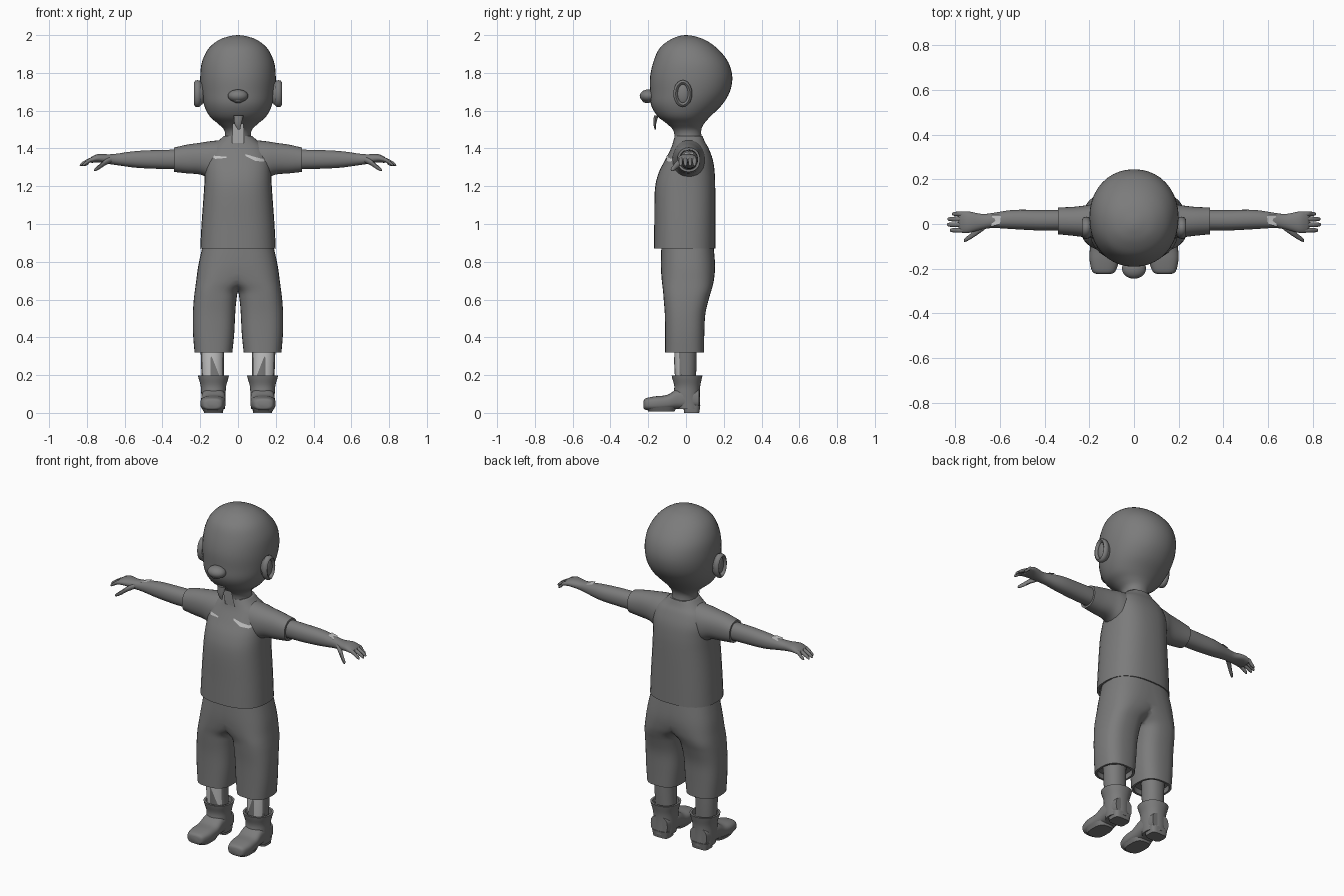
import bpy, bmesh, math
from mathutils import Vector

cube = bpy.data.objects.get("Cube")
if cube:
    bpy.data.objects.remove(cube)


def material(name, value):
    m = bpy.data.materials.new(name)
    m.use_nodes = True
    col = (value, value, value, 1)
    m.diffuse_color = col
    m.node_tree.nodes["Principled BSDF"].inputs["Base Color"].default_value = col
    return m


GREY = material("grey", 0.2)
PALE = material("pale grey", 0.55)


def finish(name, bm, mat, mirror=False, angle=50):
    me = bpy.data.meshes.new(name)
    bm.to_mesh(me)
    bm.free()
    me.materials.append(mat)
    ob = bpy.data.objects.new(name, me)
    bpy.context.collection.objects.link(ob)
    bpy.ops.object.select_all(action='DESELECT')
    ob.select_set(True)
    bpy.context.view_layer.objects.active = ob
    bpy.ops.object.shade_smooth_by_angle(angle=math.radians(angle))
    if mirror:
        mod = ob.modifiers.new("mirror", 'MIRROR')
        mod.use_bisect_axis[0] = True
    return ob


def smooth_keys(keys, steps):
    """Catmull-Rom interpolation through the key rings."""
    out = []
    for i in range(len(keys) - 1):
        a, b = keys[max(i - 1, 0)], keys[i]
        c, d = keys[i + 1], keys[min(i + 2, len(keys) - 1)]
        for s in range(steps):
            t = s / steps
            out.append([0.5 * (2 * q + (r - p) * t + (2 * p - 5 * q + 4 * r - u) * t * t
                               + (3 * q - p - 3 * r + u) * t ** 3)
                        for p, q, r, u in zip(a, b, c, d)])
    return out + [list(keys[-1])]


def loft(name, axis, keys, mat=GREY, power=2.2, sides=32, steps=4, hem=None,
         mirror=False):
    """Rings of (position, centre u, centre v, radius u, radius v) along an axis.
    hem: end index (0 or -1) that is left open with a turned-in rim."""
    rings = smooth_keys(keys, steps)
    if hem is not None:
        p, u, v, a, b = rings[hem]
        inward = 0.03 if keys[-1][0] > keys[0][0] else -0.03
        inward = inward if hem == 0 else -inward
        lips = [[p, u, v, a - 0.012, b - 0.012], [p + inward, u, v, a - 0.014, b - 0.014]]
        rings = lips[::-1] + rings if hem == 0 else rings + lips
    bm = bmesh.new()
    loops = []
    for p, u, v, a, b in rings:
        loop = []
        for k in range(sides):
            t = 2 * math.pi * k / sides
            c, s = math.cos(t), math.sin(t)
            x = u + max(a, 0.001) * math.copysign(abs(c) ** (2 / power), c)
            y = v + max(b, 0.001) * math.copysign(abs(s) ** (2 / power), s)
            co = {'X': (p, x, y), 'Y': (x, p, y), 'Z': (x, y, p)}[axis]
            loop.append(bm.verts.new(co))
        loops.append(loop)
    for l, m in zip(loops, loops[1:]):
        for k in range(sides):
            n = (k + 1) % sides
            bm.faces.new((l[k], l[n], m[n], m[k]))
    bm.faces.new(loops[0])
    bm.faces.new(loops[-1])
    bmesh.ops.recalc_face_normals(bm, faces=bm.faces[:])
    return finish(name, bm, mat, mirror)


def span(z, front, back, half, x=0):
    """Vertical ring from front and back limits and half width."""
    return (z, x, (front + back) / 2, half, (back - front) / 2)


def ball(name, centre, radii, mirror=False):
    bm = bmesh.new()
    bmesh.ops.create_uvsphere(bm, u_segments=24, v_segments=16, radius=1)
    bmesh.ops.scale(bm, vec=radii, verts=bm.verts[:])
    bmesh.ops.translate(bm, vec=centre, verts=bm.verts[:])
    return finish(name, bm, GREY, mirror)


def patch(name, pairs, target, mat=PALE):
    """Thin strip of (x, low z, high z) laid on the front of a target."""
    bm = bmesh.new()
    cols = [[bm.verts.new((x, -0.4, z)) for z in (lo, (lo + hi) / 2, hi)] for x, lo, hi in pairs]
    for a, b in zip(cols, cols[1:]):
        for i in (0, 1):
            bm.faces.new((a[i], b[i], b[i + 1], a[i + 1]))
    ob = finish(name, bm, mat)
    w = ob.modifiers.new("lay", 'SHRINKWRAP')
    w.target = target
    w.wrap_method = 'PROJECT'
    w.use_project_y = True
    w.use_project_z = False
    w.use_positive_direction = True
    w.offset = 0.004
    return ob


# Head and neck
loft("head", 'Z', [
    span(1.42, -0.06, 0.09, 0.075), span(1.49, -0.065, 0.08, 0.07),
    span(1.53, -0.10, 0.095, 0.105), span(1.57, -0.15, 0.13, 0.15),
    span(1.63, -0.185, 0.19, 0.18), span(1.70, -0.19, 0.232, 0.195),
    span(1.78, -0.19, 0.245, 0.2), span(1.86, -0.172, 0.222, 0.19),
    span(1.93, -0.14, 0.165, 0.155), span(1.975, -0.085, 0.1, 0.1),
    span(1.995, -0.035, 0.04, 0.04), span(2.0, -0.002, 0.002, 0.002)], power=2.1, sides=40)
ball("nose", (0, -0.2, 1.678), (0.054, 0.045, 0.034))
ball("nose_tip", (0, -0.205, 1.66), (0.03, 0.03, 0.02))
loft("chin_tuft", 'Z', [(1.5, 0.005, -0.163, 0.006, 0.003), (1.53, 0, -0.165, 0.018, 0.007),
                        (1.575, 0.003, -0.158, 0.026, 0.012)], sides=12)

# Ears: flat lobe with a raised rim
ball("ear", (0.2, -0.015, 1.69), (0.026, 0.043, 0.062), True)
bm = bmesh.new()
outer, n = [], 24
for k in range(n):
    t = 2 * math.pi * k / n
    d = Vector((0, math.cos(t), math.sin(t)))
    centre = Vector((0.214, -0.017 + 0.038 * d.y, 1.69 + 0.06 * d.z))
    outer.append([bm.verts.new(centre + 0.012 * (d * math.cos(a) + Vector((1.5, 0, 0)) * math.sin(a)))
                  for a in (2 * math.pi * j / 8 for j in range(8))])
for k in range(n):
    a, b = outer[k], outer[(k + 1) % n]
    for j in range(8):
        bm.faces.new((a[j], b[j], b[(j + 1) % 8], a[(j + 1) % 8]))
bmesh.ops.recalc_face_normals(bm, faces=bm.faces[:])
finish("ear_rim", bm, GREY, True)

# Shirt
shirt = loft("shirt", 'Z', [
    span(0.87, -0.17, 0.155, 0.2), span(1.0, -0.168, 0.155, 0.193),
    span(1.18, -0.165, 0.155, 0.18), span(1.27, -0.145, 0.152, 0.176),
    span(1.34, -0.11, 0.142, 0.172), span(1.4, -0.08, 0.12, 0.15),
    span(1.435, -0.068, 0.1, 0.11), span(1.465, -0.06, 0.088, 0.076)],
    power=2.5, hem=0)
loft("sleeve", 'X', [
    (0.08, 0.015, 1.33, 0.09, 0.115), (0.15, 0.014, 1.338, 0.084, 0.1),
    (0.2, 0.012, 1.346, 0.074, 0.084), (0.27, 0.012, 1.344, 0.065, 0.076),
    (0.34, 0.014, 1.34, 0.06, 0.064)], hem=-1, mirror=True)

# Arms and hands
loft("arm", 'X', [
    (0.28, 0.017, 1.342, 0.046, 0.052), (0.42, 0.017, 1.342, 0.046, 0.05),
    (0.54, 0.02, 1.342, 0.043, 0.044), (0.63, 0.016, 1.342, 0.034, 0.032),
    (0.68, 0.01, 1.343, 0.035, 0.026), (0.74, 0.008, 1.348, 0.048, 0.022),
    (0.775, 0.008, 1.34, 0.046, 0.016), (0.785, 0.008, 1.338, 0.03, 0.008)], mirror=True)
for finger, y, tip in (("index", -0.028, 0.825), ("middle", -0.003, 0.838),
                       ("ring", 0.022, 0.835), ("little", 0.045, 0.815)):
    loft(finger + "_finger", 'X', [
        (0.74, y * 0.9, 1.348, 0.011, 0.012), (0.78, y, 1.34, 0.011, 0.012),
        (tip - 0.02, y, 1.323, 0.01, 0.01), (tip - 0.004, y, 1.313, 0.007, 0.007),
        (tip, y, 1.31, 0.001, 0.001)], sides=10, steps=2, mirror=True)
loft("thumb", 'X', [
    (0.67, -0.008, 1.342, 0.018, 0.016), (0.705, -0.035, 1.325, 0.016, 0.016),
    (0.735, -0.058, 1.302, 0.012, 0.014), (0.757, -0.072, 1.288, 0.009, 0.009),
    (0.762, -0.075, 1.285, 0.001, 0.001)], sides=10, steps=2, mirror=True)

# Trousers: half shape, cut and mirrored at the middle
loft("trousers", 'Z', [
    span(0.32, -0.11, 0.095, 0.1, 0.13), span(0.42, -0.11, 0.097, 0.109, 0.129),
    span(0.52, -0.112, 0.102, 0.112, 0.127), span(0.6, -0.118, 0.12, 0.113, 0.121),
    span(0.65, -0.122, 0.135, 0.117, 0.111), span(0.7, -0.128, 0.147, 0.148, 0.073),
    span(0.78, -0.133, 0.154, 0.188, 0.022), span(0.89, -0.13, 0.145, 0.186, 0)],
    power=2.6, hem=0, mirror=True)

# Legs: pale front with a darker wedge
leg = loft("leg", 'Z', [span(0.12, -0.05, 0.05, 0.058, 0.13), span(0.24, -0.058, 0.055, 0.06, 0.135),
                        span(0.38, -0.062, 0.057, 0.064, 0.135)], mirror=True)
leg.data.materials.append(PALE)
for f in leg.data.polygons:
    f.material_index = int(f.normal.y < -0.6)
for side in (-1, 1):
    patch("shin_wedge", [(side * 0.1, 0.18, 0.2), (side * 0.14, 0.18, 0.3),
                         (side * 0.19, 0.18, 0.21)], leg, GREY)

# Boots
loft("boot_shaft", 'Z', [
    span(0.02, -0.05, 0.075, 0.06, 0.13), span(0.09, -0.065, 0.073, 0.064, 0.13),
    span(0.14, -0.062, 0.075, 0.067, 0.13), span(0.18, -0.072, 0.083, 0.078, 0.13),
    span(0.197, -0.076, 0.087, 0.082, 0.13)], hem=-1, mirror=True)
loft("boot_foot", 'Y', [
    (-0.224, 0.135, 0.045, 0.03, 0.02), (-0.212, 0.135, 0.047, 0.052, 0.031),
    (-0.16, 0.133, 0.05, 0.066, 0.038), (-0.1, 0.131, 0.055, 0.066, 0.04),
    (-0.05, 0.13, 0.072, 0.064, 0.052), (0.0, 0.13, 0.075, 0.062, 0.055),
    (0.07, 0.13, 0.075, 0.055, 0.05)], power=2.8, mirror=True)
loft("boot_heel", 'Z', [span(0, -0.01, 0.07, 0.05, 0.13), span(0.04, -0.015, 0.076, 0.056, 0.13)],
     power=4, mirror=True)
loft("boot_sole", 'Z', [span(0.008, -0.2, -0.06, 0.05, 0.133), span(0.03, -0.215, -0.05, 0.062, 0.133)],
     power=3, mirror=True)

# Pale slits on chest, neck and wrists
patch("chest_slit_left", [(0.04, 1.36, 1.37), (0.09, 1.335, 1.355), (0.13, 1.33, 1.345),
                          (0.16, 1.34, 1.36)], shirt)
patch("chest_slit_right", [(-0.15, 1.365, 1.375), (-0.12, 1.345, 1.36), (-0.06, 1.35, 1.357)], shirt)
bm = bmesh.new()
bm.faces.new([bm.verts.new(c) for c in ((-0.032, -0.075, 1.43), (0.032, -0.075, 1.43),
                                        (0.03, -0.105, 1.53), (-0.028, -0.105, 1.53))])
finish("neck_patch", bm, PALE)
bm = bmesh.new()
bm.faces.new([bm.verts.new(c) for c in ((0.6, 0.0, 1.381), (0.64, -0.012, 1.371),
                                        (0.635, 0.04, 1.371), (0.595, 0.04, 1.381))])
finish("wrist_patch", bm, PALE, True)
